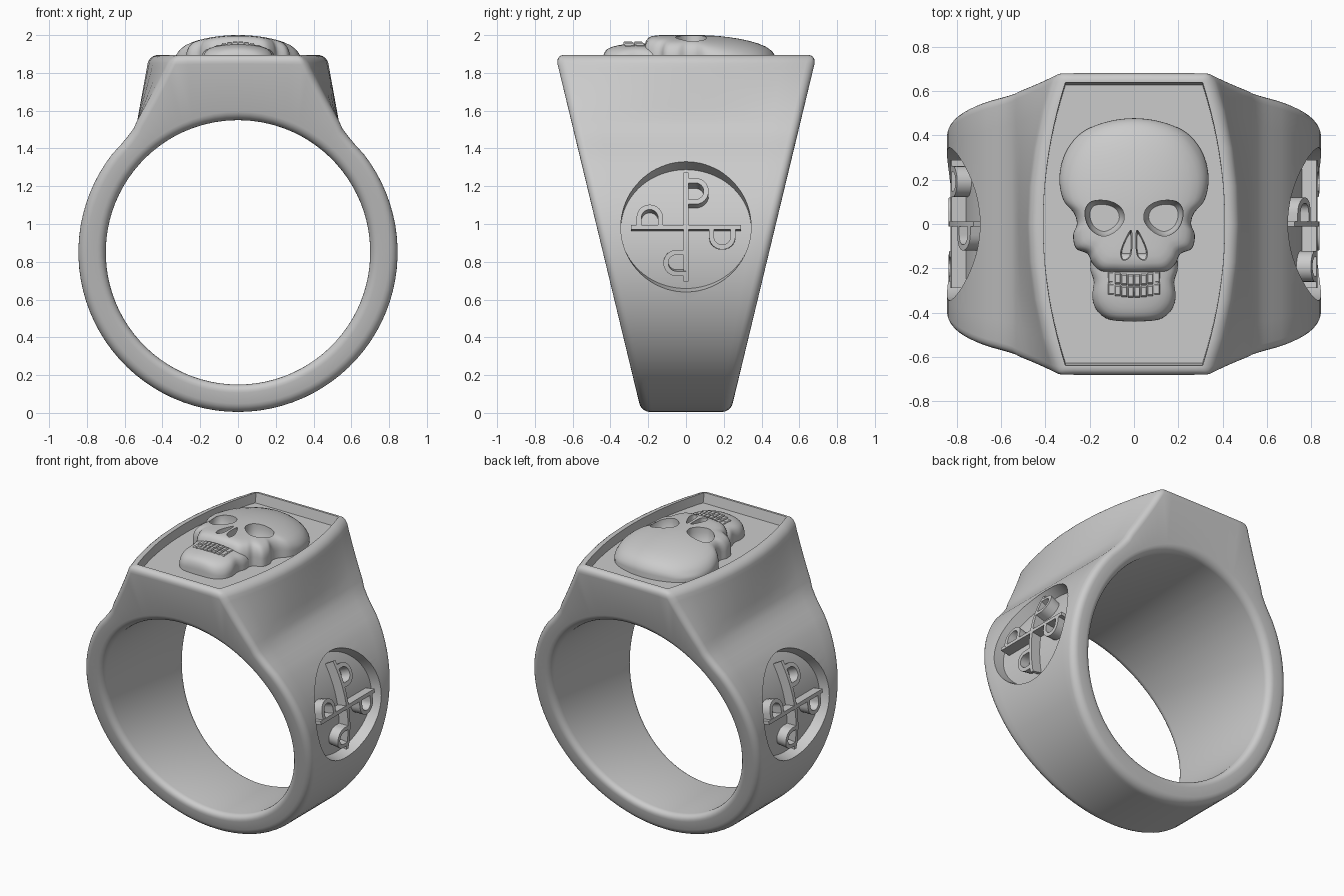
import bpy, bmesh, math
from mathutils import Vector

if "Cube" in bpy.data.objects:
    bpy.data.objects.remove(bpy.data.objects["Cube"], do_unlink=True)

CZ, R_IN, R_OUT = 0.85, 0.70, 0.845      # ring centre height and radii
TOP, FLOOR = 1.895, 1.83                 # bezel rim and sunken panel

metal = bpy.data.materials.new("grey_metal")
metal.use_nodes = True
metal.diffuse_color = (0.6, 0.6, 0.6, 1)
metal.node_tree.nodes["Principled BSDF"].inputs["Base Color"].default_value = (0.6, 0.6, 0.6, 1)


def make(name, solids, closed=False):
    """Skin each list of equal-length loops; closed joins last loop to first."""
    bm = bmesh.new()
    for loops in solids:
        rings = [[bm.verts.new(p) for p in loop] for loop in loops]
        n = len(rings[0])
        pairs = list(zip(rings, rings[1:]))
        if closed:
            pairs.append((rings[-1], rings[0]))
        else:
            bm.faces.new(rings[0])
            bm.faces.new(rings[-1])
        for a, b in pairs:
            for i in range(n):
                j = (i + 1) % n
                bm.faces.new((a[i], a[j], b[j], b[i]))
    bmesh.ops.recalc_face_normals(bm, faces=bm.faces)
    mesh = bpy.data.meshes.new(name)
    bm.to_mesh(mesh)
    bm.free()
    obj = bpy.data.objects.new(name, mesh)
    bpy.context.collection.objects.link(obj)
    mesh.materials.append(metal)
    return obj


def activate(obj):
    bpy.ops.object.select_all(action='DESELECT')
    obj.select_set(True)
    bpy.context.view_layer.objects.active = obj


def bevel(obj, width, segments):
    activate(obj)
    mod = obj.modifiers.new("round", 'BEVEL')
    mod.width, mod.segments = width, segments
    mod.limit_method, mod.angle_limit = 'ANGLE', math.radians(40)
    bpy.ops.object.modifier_apply(modifier=mod.name)


def cut(obj, cutter):
    activate(obj)
    mod = obj.modifiers.new("cut", 'BOOLEAN')
    mod.operation, mod.solver, mod.object = 'DIFFERENCE', 'EXACT', cutter
    bpy.ops.object.modifier_apply(modifier=mod.name)
    bpy.data.objects.remove(cutter, do_unlink=True)


def smooth(obj, angle=32):
    activate(obj)
    bpy.ops.object.shade_smooth_by_angle(angle=math.radians(angle))


def spline(points, steps=5):
    """Closed smooth curve through the points."""
    out, n = [], len(points)
    for i in range(n):
        a, b, c, d = (Vector(points[(i + k) % n]) for k in (-1, 0, 1, 2))
        for s in range(steps):
            t = s / steps
            out.append(b + 0.5 * t * (c - a + t * (2 * a - 5 * b + 4 * c - d + t * (3 * b - a - 3 * c + d))))
    return out


def mirrored(half):
    return half + [(-x, y) for x, y in reversed(half) if x > 0]


# --- ring body: round band rising into a flat-topped head ---
half = [(R_OUT * math.cos(math.radians(a)), CZ + R_OUT * math.sin(math.radians(a)))
        for a in range(-90, 39, 4)]
half += [(0.62, 1.42), (0.585, 1.462), (0.552, 1.507)]
half += [(0.533 - 0.063 * k / 5, 1.55 + (TOP - 1.55) * k / 5) for k in range(6)]
half += [(0.47 * k / 5, TOP) for k in (4, 3, 2, 1, 0)]
half[0] = (0, half[0][1])
outline = half + [(-x, z) for x, z in reversed(half[1:-1])]


def half_width(z):
    return 0.235 + 0.241 * z


def outer_loop(v):
    loop = []
    for x, z in outline:
        rise = max(0, (z - 1.55) / (TOP - 1.55))
        loop.append((x * (1 - 0.28 * rise * v * v), v * half_width(z), z))
    return loop


def inner_loop(v):
    loop = []
    for x, z in outline:
        d = Vector((x, z - CZ)).normalized() * R_IN
        loop.append((d.x, v * half_width(CZ + d.y), CZ + d.y))
    return loop


body = make("ring_body", [[outer_loop(k / 4) for k in range(-4, 5)] + [inner_loop(1), inner_loop(-1)]], True)
bevel(body, 0.045, 5)

# sunken panel with bowed sides
ys = [0.64 * k / 10 for k in range(-10, 11)]
panel = [(0.41 - 0.1 * (y / 0.64) ** 2, y) for y in ys]
panel += [(-x, y) for x, y in reversed(panel)]
cut(body, make("panel_cutter", [[[(x, y * s, z) for x, y in panel]
                                 for z, s in ((FLOOR, 0.98), (TOP, 1), (2.2, 1))]]))


# --- round side medallions, wrapped radially onto the band ---
def wrap(y, z, r, side):
    a = math.asin((z - CZ) / R_OUT)
    return (side * r * math.cos(a), side * y, CZ + r * math.sin(a))


def ladder(pairs, r0, r1, side):
    return [[wrap(*p, r0, side), wrap(*q, r0, side), wrap(*q, r1, side), wrap(*p, r1, side)]
            for p, q in pairs]


MID, RAD, R_FLOOR = 0.985, 0.345, 0.77
chords = []
for k in range(41):
    a = math.radians(-89 + 178 * k / 40)
    y, z = RAD * math.cos(a), MID + RAD * math.sin(a)
    chords.append(((-y, z), (y, z)))

# one hooked arm: a straight stem and a rounded loop beside it
stem = [((0.29 * k / 8, -0.012), (0.29 * k / 8, 0.012)) for k in range(9)]
hook = [((0.262, 0), (0.236, 0))]
for k in range(13):
    a = math.pi * k / 12
    hook.append(tuple((0.192 + r * math.cos(a), 0.05 + r * math.sin(a)) for r in (0.07, 0.044)))
hook.append(((0.122, 0), (0.148, 0)))

for side, label in ((1, "left"), (-1, "right")):
    cut(body, make("medallion_cutter", [ladder(chords, R_FLOOR, 1.0, side)]))
    solids = []
    for k in range(4):
        c, s = math.cos(k * math.pi / 2), math.sin(k * math.pi / 2)
        for shape in (stem, hook):
            pairs = [tuple((u * s + v * c, MID + u * c - v * s) for u, v in pq) for pq in shape]
            solids.append(ladder(pairs, R_FLOOR - 0.01, 0.838, side))
    smooth(make(label + "_cross_ornament", solids))
smooth(body)


# --- skull relief on the panel ---
def relief(name, half_points, centre, crown):
    edge = [Vector(p) for p in spline(mirrored(half_points))]
    c = Vector((0, centre))
    base = FLOOR - 0.02
    loops = [[(p.x, p.y, base) for p in edge]]
    for s in (1, 0.995, 0.98, 0.95, 0.91, 0.85, 0.75, 0.63, 0.5, 0.37, 0.25, 0.12, 0.03):
        loop = []
        for p in edge:
            q = c + (p - c) * s
            fade = 0.5 + 0.5 * math.sqrt(1 - s ** 14)
            loop.append((q.x, q.y, base + (crown(q.x, q.y) - base) * fade))
        loops.append(loop)
    return make(name, [loops])


def skull_height(x, y):
    d = 1 - (x / 0.37) ** 2 - (max(0, y - 0.06) / 0.45) ** 2
    return 1.89 + 0.11 * max(0, d) ** 0.7


def jaw_height(x, y):
    d = 1 - (x / 0.21) ** 2 - (max(0, -0.26 - y) / 0.21) ** 2
    return 1.89 + 0.065 * max(0, d) ** 0.6


skull = relief("skull_upper", [
    (0, 0.478), (0.13, 0.46), (0.24, 0.41), (0.31, 0.32), (0.337, 0.21), (0.32, 0.11),
    (0.272, 0.05), (0.258, 0), (0.275, -0.05), (0.262, -0.11), (0.21, -0.135),
    (0.19, -0.175), (0.15, -0.215), (0.08, -0.222), (0, -0.225)], 0.08, skull_height)

eye = [(0.045, 0.02), (0.06, 0.075), (0.12, 0.105), (0.195, 0.1),
       (0.222, 0.05), (0.2, -0.02), (0.14, -0.055), (0.08, -0.03)]
nostril = [(0.012, -0.03), (0.035, -0.06), (0.06, -0.125), (0.05, -0.163), (0.02, -0.15), (0.01, -0.11)]


def socket_cutter(points, floor, taper):
    solids = []
    for side in (1, -1):
        edge = spline([(side * x, y) for x, y in points])
        c = sum(edge, Vector((0, 0))) / len(edge)
        solids.append([[(*(c + (p - c) * s), z) for p in edge]
                       for z, s in ((floor, taper), (floor + 0.025, 0.9), (1.96, 1), (2.1, 1))])
    return make("socket_cutter", solids)


cut(skull, socket_cutter(eye, 1.895, 0.75))
cut(skull, socket_cutter(nostril, 1.92, 0.8))
smooth(skull, 35)

jaw = relief("skull_jaw", [
    (0, -0.13), (0.1, -0.13), (0.185, -0.14), (0.198, -0.2), (0.182, -0.26), (0.188, -0.33),
    (0.168, -0.39), (0.11, -0.432), (0, -0.44)], -0.27, jaw_height)
smooth(jaw, 35)

# two rows of small teeth following the jaw curve
teeth = []
for row in (-0.253, -0.307):
    for k in range(8):
        x = 0.0295 * (k - 3.5)
        y, top = row + 1.2 * x * x, 1.967 - 1.8 * x * x
        teeth.append([[(x + i * 0.0132 * s, y + j * 0.025 * s, z)
                       for i, j in ((-1, -1), (1, -1), (1, 1), (-1, 1))]
                      for z, s in ((1.88, 1), (top - 0.006, 1), (top, 0.75))])
make("teeth", teeth)
